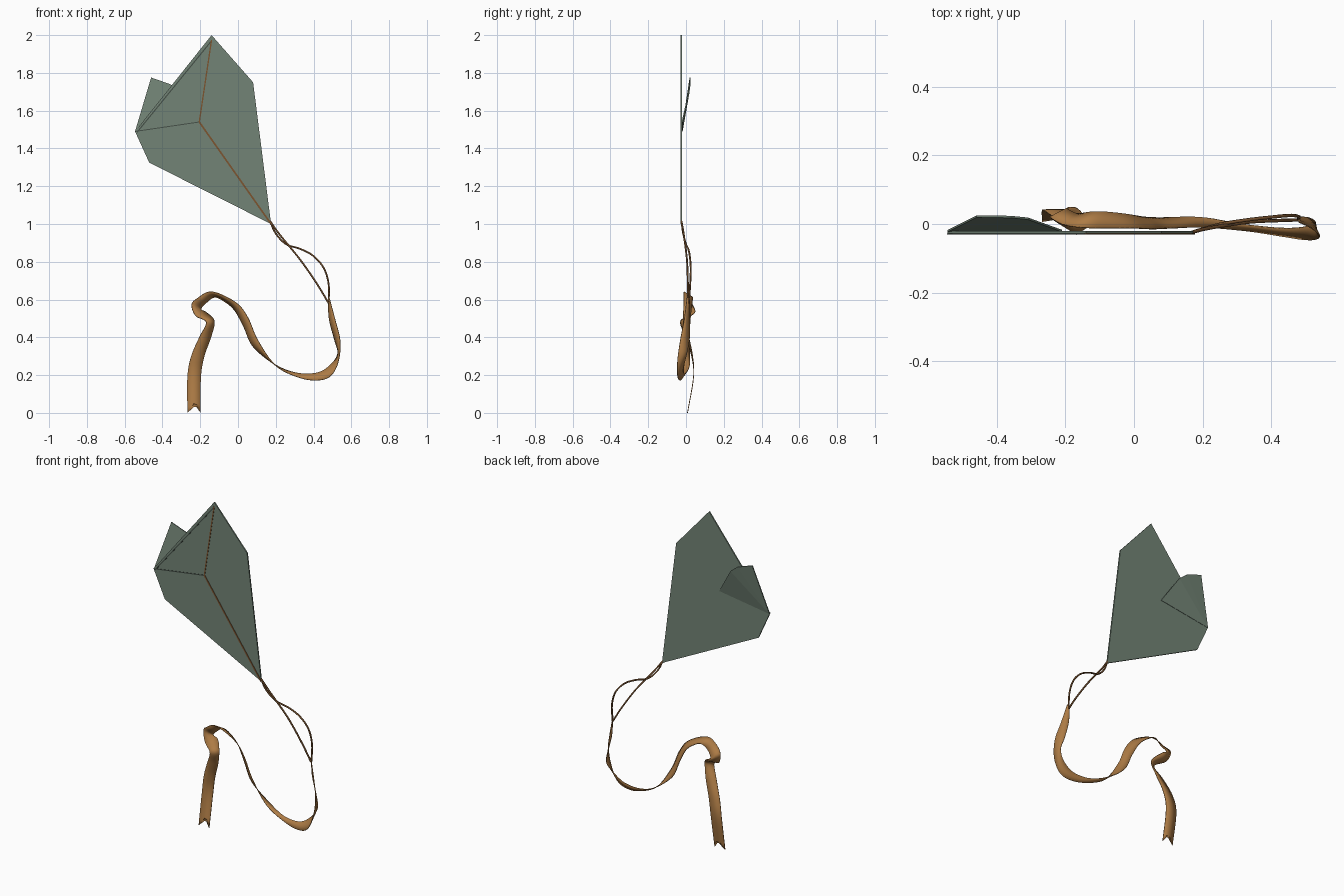
import bpy, bmesh
from mathutils import Vector

if "Cube" in bpy.data.objects:
    bpy.data.objects.remove(bpy.data.objects["Cube"])


def material(name, rgb):
    m = bpy.data.materials.new(name)
    m.diffuse_color = (*rgb, 1)
    m.use_nodes = True
    m.node_tree.nodes["Principled BSDF"].inputs["Base Color"].default_value = m.diffuse_color
    return m


GREEN = material("sage cloth", (0.17, 0.23, 0.18))
ORANGE = material("ochre ribbon", (0.42, 0.20, 0.06))
BROWN = material("brown cord", (0.20, 0.09, 0.03))
DARK = material("dark seam", (0.06, 0.08, 0.065))


def mesh_object(name, verts, faces, mat, thickness=0):
    bm = bmesh.new()
    vs = [bm.verts.new(v) for v in verts]
    for f in faces:
        bm.faces.new([vs[i] for i in f])
    bmesh.ops.recalc_face_normals(bm, faces=bm.faces)
    me = bpy.data.meshes.new(name)
    bm.to_mesh(me)
    bm.free()
    me.materials.append(mat)
    ob = bpy.data.objects.new(name, me)
    bpy.context.collection.objects.link(ob)
    if thickness:
        mod = ob.modifiers.new("thickness", "SOLIDIFY")
        mod.thickness = thickness
        mod.offset = 0
    return ob


def smooth(ob):
    bpy.ops.object.select_all(action="DESELECT")
    ob.select_set(True)
    bpy.context.view_layer.objects.active = ob
    bpy.ops.object.shade_smooth_by_angle()


def spline(points, steps):
    """Catmull-Rom curve through the points."""
    p = [Vector(q) for q in points]
    p = [2 * p[0] - p[1]] + p + [2 * p[-1] - p[-2]]
    out = []
    for i in range(1, len(p) - 2):
        a, b, c, d = p[i - 1:i + 3]
        for k in range(steps):
            t = k / steps
            out.append(0.5 * (2 * b + (c - a) * t + (2 * a - 5 * b + 4 * c - d) * t ** 2
                              + (3 * b - a - 3 * c + d) * t ** 3))
    return out + [p[-2]]


def cord(name, points, radius, mat, steps=6):
    cu = bpy.data.curves.new(name, "CURVE")
    cu.dimensions = "3D"
    cu.bevel_depth = radius
    cu.bevel_resolution = 1
    cu.use_fill_caps = True
    pts = spline(points, steps)
    sp = cu.splines.new("POLY")
    sp.points.add(len(pts) - 1)
    for q, v in zip(sp.points, pts):
        q.co = (*v, 1)
    cu.materials.append(mat)
    ob = bpy.data.objects.new(name, cu)
    bpy.context.collection.objects.link(ob)


# Kite cloth: panels fanned around the spar crossing
Y = -0.024
top, right, bottom = (-0.14, Y, 2.0), (0.08, Y, 1.75), (0.175, Y, 1.0)
low_left, left, centre = (-0.47, Y, 1.325), (-0.545, Y, 1.49), (-0.205, Y, 1.54)
rim = [top, right, bottom, low_left, left]
mesh_object("kite_cloth", [centre] + rim,
            [(0, 1 + i, 1 + (i + 1) % 5) for i in range(5)], GREEN, 0.008)

# Loose flap folded behind the upper left panel
mesh_object("folded_flap",
            [(-0.545, -0.021, 1.49), (-0.46, 0.022, 1.775), (-0.36, 0.021, 1.74),
             (-0.31, 0.016, 1.70), (-0.21, -0.02, 1.54)],
            [(0, 1, 2), (0, 2, 3), (0, 3, 4)], GREEN, 0.006)


# Seams and spine: thin strips on the front of the cloth
def strip(name, a, b, width, mat):
    a, b = Vector((a[0], Y - 0.005, a[2])), Vector((b[0], Y - 0.005, b[2]))
    side = (b - a).normalized().cross(Vector((0, 1, 0))) * width / 2
    mesh_object(name, [a + side, b + side, b - side, a - side], [(0, 1, 2, 3)], mat, 0.002)


strip("upper_spine", centre, (-0.14, Y, 1.975), 0.007, BROWN)
strip("lower_spine", centre, bottom, 0.009, BROWN)
strip("side_seam", left, centre, 0.005, DARK)
strip("hem_seam", (-0.535, Y, 1.485), (-0.14, Y, 1.97), 0.006, DARK)

# Two cords from the kite tip to the ribbon
cord("straight_cord", [(0.17, Y, 1.015), (0.22, -0.012, 0.945), (0.33, 0.005, 0.81),
                       (0.42, 0.01, 0.68), (0.48, 0.012, 0.58)], 0.005, BROWN)
cord("curved_cord", [(0.17, Y, 1.015), (0.20, -0.015, 0.95), (0.255, 0.0, 0.893),
                     (0.33, 0.012, 0.868), (0.40, 0.02, 0.83), (0.455, 0.025, 0.765),
                     (0.48, 0.022, 0.68), (0.48, 0.015, 0.58)], 0.005, BROWN)

# Twisting ribbon tail, lofted between its two edges
edge_a = [(0.483, 0.005, 0.61), (0.515, -0.01, 0.49), (0.54, -0.03, 0.385),
          (0.533, -0.045, 0.28), (0.495, -0.045, 0.20), (0.43, -0.035, 0.173),
          (0.33, -0.02, 0.185), (0.20, -0.01, 0.25), (0.105, -0.012, 0.385),
          (0.055, -0.014, 0.50), (0.0, -0.012, 0.575), (-0.09, -0.012, 0.627),
          (-0.155, -0.01, 0.64), (-0.21, 0.0, 0.61), (-0.245, 0.02, 0.575),
          (-0.225, 0.005, 0.515), (-0.168, -0.03, 0.48), (-0.205, 0.0, 0.40),
          (-0.248, 0.03, 0.30), (-0.268, 0.04, 0.19), (-0.268, 0.008, 0.0)]
edge_b = [(0.478, 0.018, 0.61), (0.482, 0.02, 0.50), (0.51, 0.018, 0.39),
          (0.528, 0.005, 0.315), (0.49, -0.01, 0.255), (0.42, -0.012, 0.213),
          (0.31, 0.0, 0.212), (0.197, 0.02, 0.255), (0.08, 0.018, 0.35),
          (0.03, 0.02, 0.455), (-0.02, 0.028, 0.545), (-0.08, 0.035, 0.595),
          (-0.125, 0.035, 0.612), (-0.165, 0.03, 0.585), (-0.195, 0.045, 0.55),
          (-0.165, 0.045, 0.53), (-0.125, 0.0, 0.485), (-0.143, 0.015, 0.40),
          (-0.178, 0.035, 0.30), (-0.196, 0.04, 0.19), (-0.198, 0.008, 0.0)]
A, B = spline(edge_a, 6), spline(edge_b, 6)
verts = []
for a, b in zip(A, B):
    verts += [a, (a + b) / 2, b]
verts[-2] = Vector((-0.233, 0.017, 0.05))  # swallowtail notch
n = len(A)
faces = [(3 * i + j, 3 * i + j + 1, 3 * i + j + 4, 3 * i + j + 3)
         for i in range(n - 2) for j in range(2)]
k = 3 * (n - 2)
faces += [(k, k + 1, k + 4, k + 3), (k + 1, k + 2, k + 5, k + 4)]
# The middle of the last full row sits above the notch
smooth(mesh_object("ribbon_tail", verts, faces, ORANGE, 0.004))
